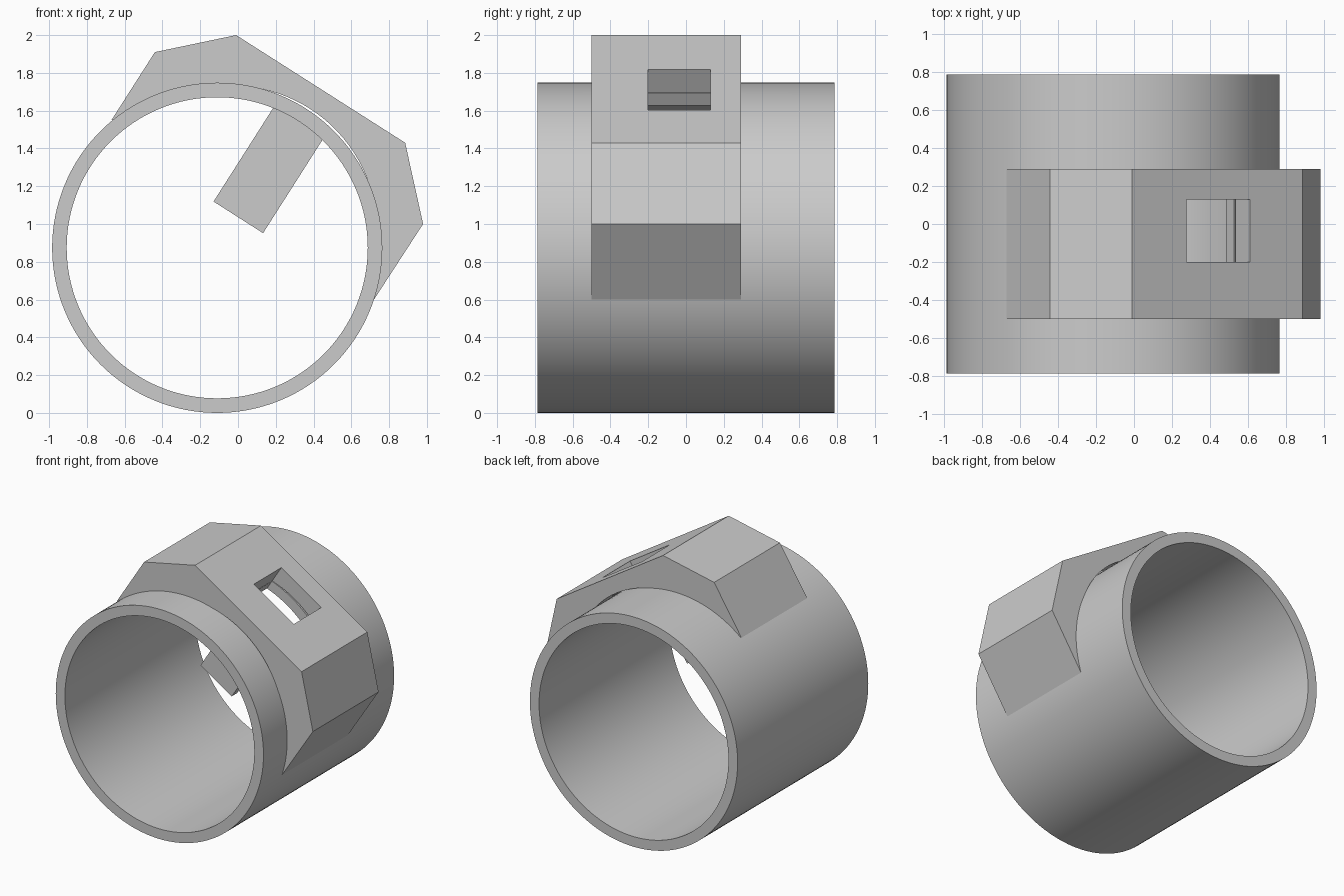
import bpy, bmesh
from math import sin, cos, pi, radians
from mathutils import Vector

cube = bpy.data.objects.get("Cube")
if cube:
    bpy.data.objects.remove(cube, do_unlink=True)

grey = bpy.data.materials.new("plain_grey")
grey.use_nodes = True
grey.diffuse_color = (0.6, 0.6, 0.6, 1)
grey.node_tree.nodes["Principled BSDF"].inputs["Base Color"].default_value = (0.6, 0.6, 0.6, 1)

CX, CZ = -0.11, 0.874          # tube axis
R_OUT, R_IN = 0.874, 0.797
TILT = radians(32.5)           # lean of the slotted face from vertical


def finish(bm, name):
    bmesh.ops.recalc_face_normals(bm, faces=bm.faces)
    mesh = bpy.data.meshes.new(name)
    bm.to_mesh(mesh)
    bm.free()
    mesh.materials.append(grey)
    ob = bpy.data.objects.new(name, mesh)
    bpy.context.collection.objects.link(ob)
    return ob


def extrude(name, profile, y0, y1):
    """Extrude an (x, z) outline along y."""
    bm = bmesh.new()
    face = bm.faces.new([bm.verts.new((x, y0, z)) for x, z in profile])
    out = bmesh.ops.extrude_face_region(bm, geom=[face])
    moved = [v for v in out["geom"] if isinstance(v, bmesh.types.BMVert)]
    bmesh.ops.translate(bm, verts=moved, vec=(0, y1 - y0, 0))
    return finish(bm, name)


def tilted_box(name, t0, t1, n0, n1, y0, y1):
    """Box measured across (t) and outward (n) from the tube axis."""
    corners = [(t0, n0), (t1, n0), (t1, n1), (t0, n1)]
    outline = [(CX + t * cos(TILT) + n * sin(TILT),
                CZ - t * sin(TILT) + n * cos(TILT)) for t, n in corners]
    return extrude(name, outline, y0, y1)


def polar(r, deg):
    a = radians(deg)
    return CX + r * sin(a), CZ + r * cos(a)


def smooth(ob):
    bpy.ops.object.select_all(action='DESELECT')
    ob.select_set(True)
    bpy.context.view_layer.objects.active = ob
    bpy.ops.object.shade_smooth_by_angle(angle=radians(25))


# Tube: a rectangular section spun round the y axis
bm = bmesh.new()
section = [bm.verts.new((CX + r, y, CZ)) for r, y in
           [(R_IN, -0.785), (R_OUT, -0.785), (R_OUT, 0.785), (R_IN, 0.785)]]
edges = [bm.edges.new((section[i], section[(i + 1) % 4])) for i in range(4)]
bmesh.ops.spin(bm, geom=section + edges, cent=(CX, 0, CZ), axis=(0, 1, 0),
               angle=2 * pi, steps=128, use_merge=True)
bmesh.ops.remove_doubles(bm, verts=bm.verts, dist=0.0001)
tube = finish(bm, "tube")

# Saddle housing: faceted outside, curved inside with a slight clearance
outer = [(-0.67, 1.55), (-0.44, 1.91), (-0.01, 2.0),
         (0.885, 1.43), (0.98, 1.0), (0.72, 0.6)]
inner = []
for i in range(49):
    deg = 107 - i * 146 / 48
    gap = max(0, cos(radians((deg - 41) * 90 / 30))) if abs(deg - 41) < 30 else 0
    inner.append(polar(R_OUT - 0.004 + 0.016 * gap, deg))
housing = extrude("saddle_housing", outer + inner, -0.5, 0.29)

# Rectangular slot through the housing and the tube wall
cutter = tilted_box("slot_cutter", -0.183, 0.215, 0.5, 1.2, -0.2, 0.13)
cutter.hide_render = True
for ob in (tube, housing):
    mod = ob.modifiers.new("slot", 'BOOLEAN')
    mod.operation = 'DIFFERENCE'
    mod.solver = 'EXACT'
    mod.object = cutter
    bpy.context.view_layer.objects.active = ob
    bpy.ops.object.modifier_apply(modifier=mod.name)
bpy.data.objects.remove(cutter, do_unlink=True)

# Flat tongue hanging inside the tube beside the slot
tongue = tilted_box("inner_tongue", -0.148, 0.163, 0.196, 0.82, -0.265, -0.201)

for ob in (tube, housing, tongue):
    smooth(ob)
